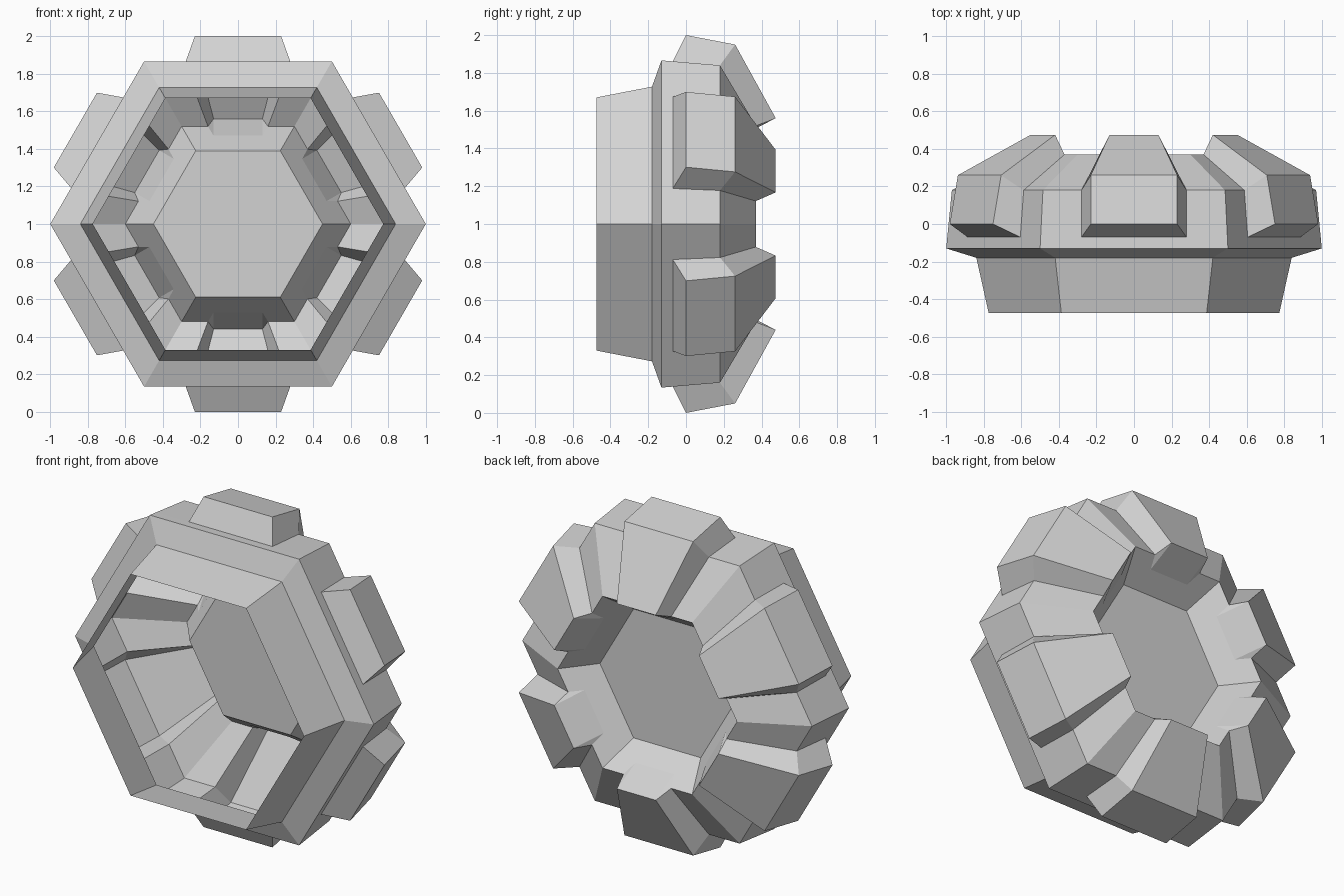
import bpy
import bmesh
import math
from mathutils import Matrix, Vector

old = bpy.data.objects.get("Cube")
if old:
    bpy.data.objects.remove(old, do_unlink=True)

GREY = (0.65, 0.65, 0.65, 1.0)
metal = bpy.data.materials.new("plain grey")
metal.use_nodes = True
metal.diffuse_color = GREY
metal.node_tree.nodes["Principled BSDF"].inputs["Base Color"].default_value = GREY

# Hex rings from front lip to recess floor: distance from axis to flat, depth,
# and half width of the opening under the pad (0 = no opening)
RINGS = [
    (0.67, -0.475, 0), (0.727, -0.18, 0), (0.866, -0.13, 0),
    (0.861, -0.07, 0.28), (0.84, 0.18, 0.28), (0.52, 0.37, 0.16),
    (0.47, 0.297, 0.13), (0.39, 0.18, 0),
]
# Raised pad ridge, same layout
RIDGE = [(1.0, 0.0, 0.23), (0.95, 0.26, 0.23), (0.56, 0.475, 0.13)]


def turn(k):
    """Placement of the k-th side around the hexagon's axis."""
    return Matrix.Translation((0, 0, 1)) @ Matrix.Rotation(k * math.tau / 6, 4, "Y")


def add_face(bm, points, matrix):
    bm.faces.new([bm.verts.new(matrix @ Vector(p)) for p in points])


def finish(bm, name):
    bmesh.ops.remove_doubles(bm, verts=bm.verts[:], dist=0.0005)
    bmesh.ops.recalc_face_normals(bm, faces=bm.faces[:])
    mesh = bpy.data.meshes.new(name)
    bm.to_mesh(mesh)
    bm.free()
    mesh.materials.append(metal)
    bpy.context.collection.objects.link(bpy.data.objects.new(name, mesh))


def row(ring):
    """Points across one side of a ring, corner to corner."""
    a, y, w = ring
    c = a / math.sqrt(3)
    return [(x, y, a) for x in ([-c, -w, w, c] if w else [-c, c])]


# Hexagonal housing: thin open shell with openings where the pads bulge out
bm = bmesh.new()
for k in range(6):
    for first, second in zip(RINGS, RINGS[1:]):
        p, q = row(first), row(second)
        if first[2] and second[2]:
            add_face(bm, p[:2] + q[1::-1], turn(k))
            add_face(bm, p[2:] + q[:1:-1], turn(k))
        else:
            add_face(bm, p + q[::-1], turn(k))
# Recess floor
a, y, _ = RINGS[-1]
r = 2 * a / math.sqrt(3)
add_face(bm, [(r * math.cos(i * math.tau / 6), y, r * math.sin(i * math.tau / 6))
              for i in range(6)], Matrix.Translation((0, 0, 1)))
finish(bm, "hex_housing")


# Six hollow pads wrapping over the back edge
def side(ring, s):
    return (s * ring[2], ring[1], ring[0])


base = RINGS[3:7]
spine = [base[0]] + RIDGE + [base[-1]]
for k in range(6):
    bm = bmesh.new()
    for u, v in zip(spine, spine[1:]):
        add_face(bm, [side(u, -1), side(u, 1), side(v, 1), side(v, -1)], turn(k))
    for s in (-1, 1):
        b = [side(ring, s) for ring in base]
        t = [side(ring, s) for ring in RIDGE]
        add_face(bm, [b[0], b[1], t[1], t[0]], turn(k))
        add_face(bm, [b[1], b[2], t[2], t[1]], turn(k))
        add_face(bm, [b[2], b[3], t[2]], turn(k))
    finish(bm, "edge_pad_%d" % (k + 1))
